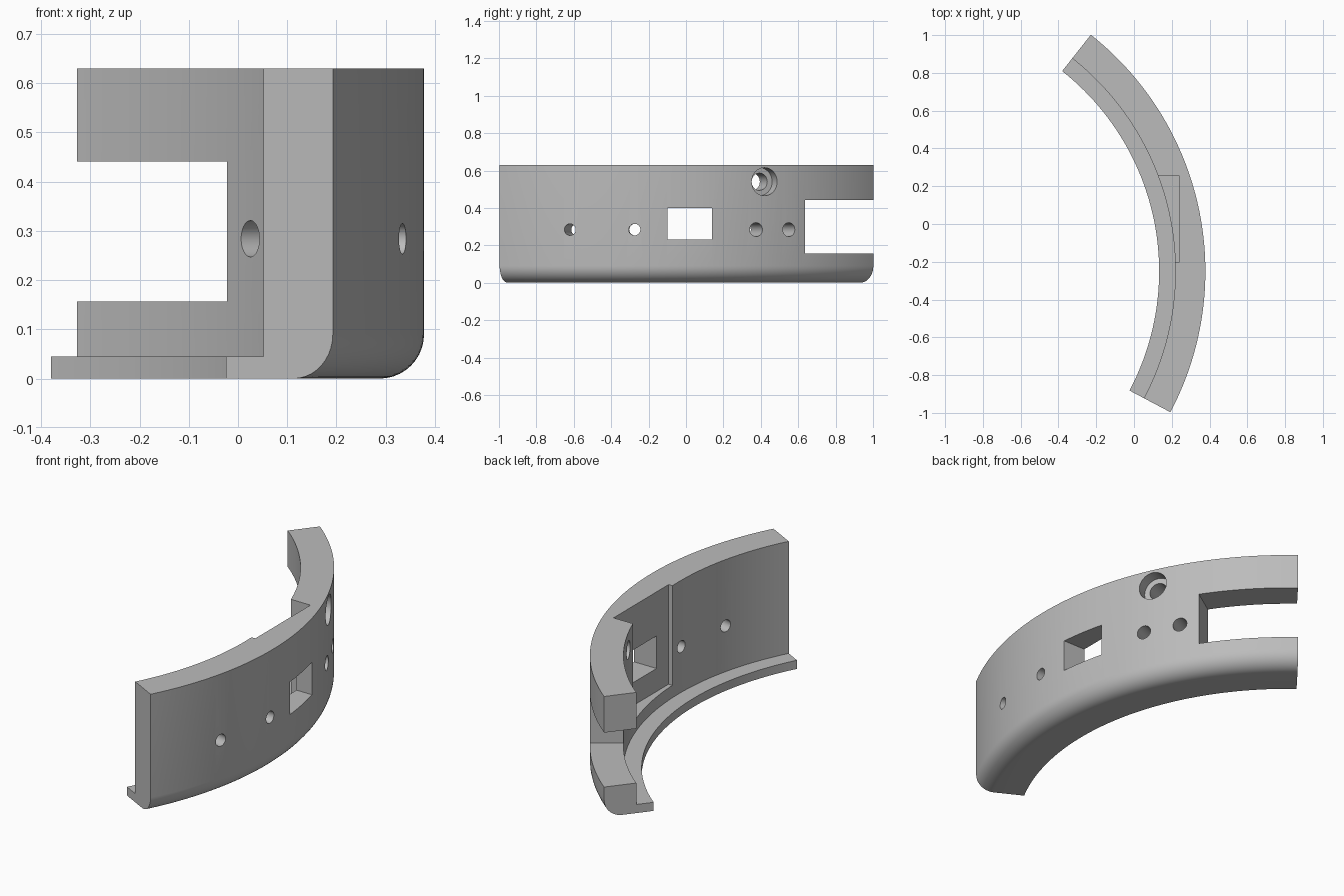
import bpy, bmesh, math
from mathutils import Matrix, Vector

if "Cube" in bpy.data.objects:
    bpy.data.objects.remove(bpy.data.objects["Cube"])

CENTRE = Vector((-1.217, -0.25, 0))
R_OUT, R_WALL, R_LIP = 1.595, 1.436, 1.35
HEIGHT, LIP, FILLET = 0.63, 0.045, 0.09
START, END = -27.9, 51.7

grey = bpy.data.materials.new("plain grey")
grey.use_nodes = True
colour = (0.5, 0.5, 0.5, 1)
grey.diffuse_color = colour
grey.node_tree.nodes["Principled BSDF"].inputs["Base Color"].default_value = colour


def finish(name, bm):
    bmesh.ops.recalc_face_normals(bm, faces=bm.faces)
    mesh = bpy.data.meshes.new(name)
    bm.to_mesh(mesh)
    bm.free()
    mesh.materials.append(grey)
    obj = bpy.data.objects.new(name, mesh)
    bpy.context.collection.objects.link(obj)
    return obj


def sweep(name, profile, start, end, steps):
    """Sweep a closed (radius, height) profile around the arc centre."""
    bm = bmesh.new()
    rings = []
    for i in range(steps + 1):
        a = math.radians(start + (end - start) * i / steps)
        rings.append([bm.verts.new(CENTRE + Vector((r * math.cos(a), r * math.sin(a), z)))
                      for r, z in profile])
    n = len(profile)
    for a, b in zip(rings, rings[1:]):
        for j in range(n):
            k = (j + 1) % n
            bm.faces.new((a[j], a[k], b[k], b[j]))
    bm.faces.new(rings[0])
    bm.faces.new(rings[-1])
    return finish(name, bm)


def box(name, low, high):
    low, high = Vector(low), Vector(high)
    bm = bmesh.new()
    bmesh.ops.create_cube(bm, size=1, matrix=Matrix.Translation((low + high) / 2)
                          @ Matrix.Diagonal((high - low).to_4d()))
    return finish(name, bm)


def hole(name, y, z, radius, inner=1.2, outer=1.8):
    """Radial drill whose mouth on the outer wall is at height z and depth y."""
    a = math.asin((y - CENTRE.y) / R_OUT)
    mid = (inner + outer) / 2
    place = (Matrix.Translation(CENTRE) @ Matrix.Rotation(a, 4, 'Z')
             @ Matrix.Translation((mid, 0, z)) @ Matrix.Rotation(math.pi / 2, 4, 'Y'))
    bm = bmesh.new()
    bmesh.ops.create_cone(bm, cap_ends=True, segments=32, radius1=radius, radius2=radius,
                          depth=outer - inner, matrix=place)
    return finish(name, bm)


# Curved wall with inner lip and rounded lower outer edge
profile = [(R_LIP, 0)]
for i in range(11):
    a = math.pi / 2 * i / 10
    profile.append((R_OUT - FILLET + FILLET * math.sin(a), FILLET - FILLET * math.cos(a)))
profile += [(R_OUT, HEIGHT), (R_WALL, HEIGHT), (R_WALL, LIP), (R_LIP, LIP)]
wall = sweep("curved_wall", profile, START, END, 72)

# Openings: pocket, window, end slot and drilled holes
cutters = [
    box("inner_pocket", (0, -0.2, 0.11), (0.24, 0.255, 0.8)),
    box("window", (0, -0.1, 0.23), (0.6, 0.14, 0.4)),
    sweep("end_slot", [(1.2, 0.157), (1.8, 0.157), (1.8, 0.441), (1.2, 0.441)], 33.7, 60, 24),
    hole("small_hole_front", -0.62, 0.284, 0.031),
    hole("small_hole_middle", -0.275, 0.284, 0.031),
    hole("hole_near", 0.375, 0.284, 0.037),
    hole("hole_far", 0.55, 0.284, 0.037),
    hole("port_through", 0.42, 0.54, 0.046),
    hole("port_counterbore", 0.42, 0.54, 0.075, inner=R_OUT - 0.065),
]
bpy.context.view_layer.objects.active = wall
for cutter in cutters:
    cutter.hide_render = True
    cut = wall.modifiers.new(cutter.name, 'BOOLEAN')
    cut.operation = 'DIFFERENCE'
    cut.solver = 'EXACT'
    cut.object = cutter
    bpy.ops.object.modifier_apply(modifier=cut.name)
    bpy.data.objects.remove(cutter)

# Smooth curves, sharp edges
for obj in bpy.context.selected_objects:
    obj.select_set(False)
wall.select_set(True)
bpy.ops.object.shade_smooth_by_angle(angle=math.radians(25))
